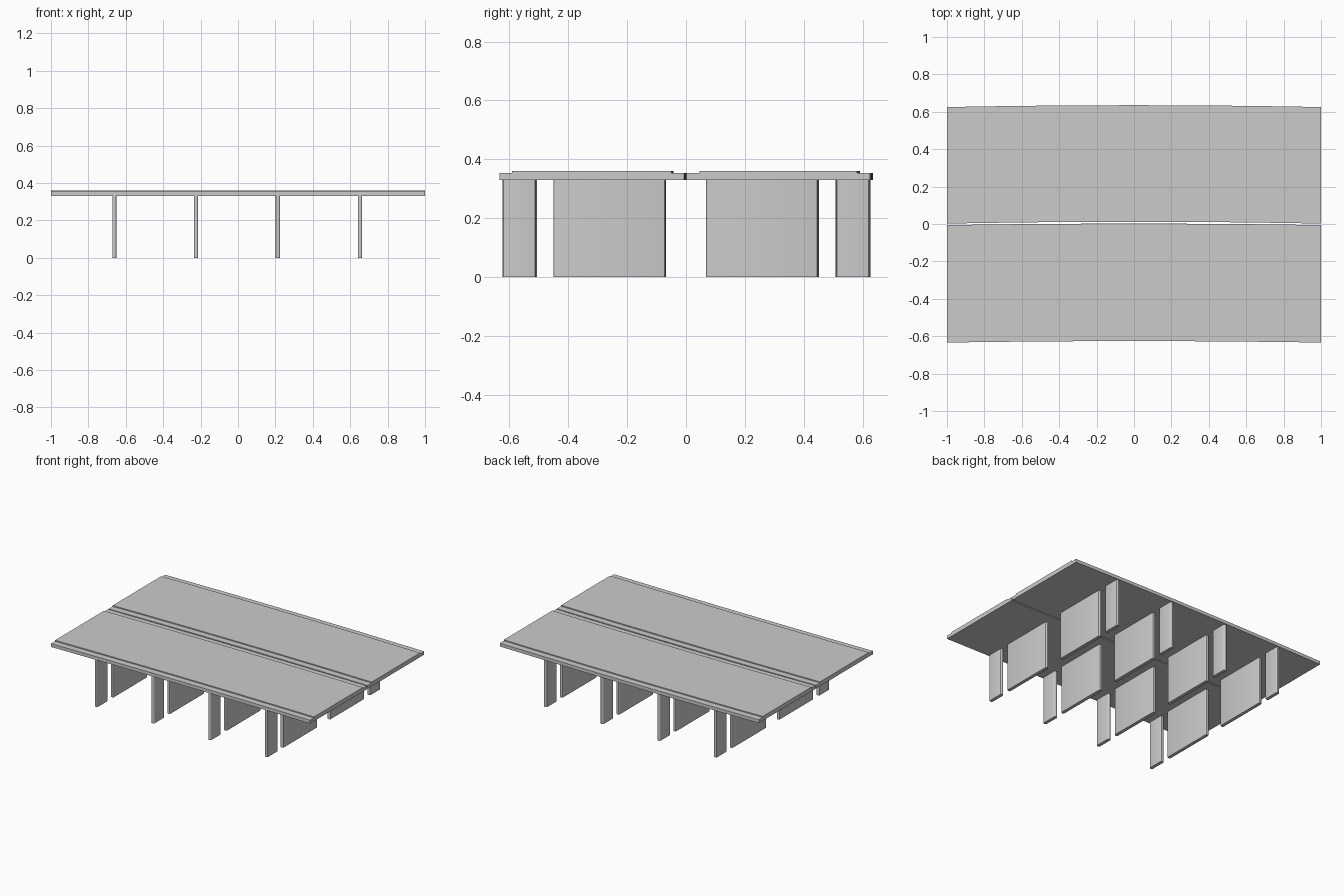
import bpy, bmesh

if "Cube" in bpy.data.objects:
    bpy.data.objects.remove(bpy.data.objects["Cube"])

TOP, CURB, UNDER = 0.36, 0.353, 0.33
STEPS = 16


def make_object(name, bm):
    bmesh.ops.recalc_face_normals(bm, faces=bm.faces)
    mesh = bpy.data.meshes.new(name)
    bm.to_mesh(mesh)
    bm.free()
    obj = bpy.data.objects.new(name, mesh)
    bpy.context.collection.objects.link(obj)
    return obj


def bow(x, rise):
    # gentle sideways curve of the road, strongest at mid-span
    return rise * (1 - x * x)


def deck(name, y0, y1, rise):
    # cross-section: flat slab with lower edge strips, swept along the curve
    s = 0.044
    profile = [(y0, UNDER), (y1, UNDER), (y1, CURB), (y1 - s, CURB),
               (y1 - s, TOP), (y0 + s, TOP), (y0 + s, CURB), (y0, CURB)]
    bm = bmesh.new()
    rings = []
    for i in range(STEPS + 1):
        x = -1 + 2 * i / STEPS
        rings.append([bm.verts.new((x, y + bow(x, rise), z)) for y, z in profile])
    n = len(profile)
    for a, b in zip(rings, rings[1:]):
        for k in range(n):
            bm.faces.new((a[k], a[(k + 1) % n], b[(k + 1) % n], b[k]))
    bm.faces.new(rings[0])
    bm.faces.new(rings[-1])
    make_object(name, bm)


def pier(name, x, y0, y1, rise):
    # thin wall with rounded upright edges
    bm = bmesh.new()
    bmesh.ops.create_cube(bm, size=1)
    for v in bm.verts:
        v.co = (x + v.co.x * 0.023,
                (y0 + y1) / 2 + v.co.y * (y1 - y0) + bow(x, rise),
                (v.co.z + 0.5) * UNDER)
    upright = [e for e in bm.edges if abs(e.verts[0].co.z - e.verts[1].co.z) > 0.1]
    bmesh.ops.bevel(bm, geom=upright, offset=0.008, segments=3,
                    profile=0.5, affect='EDGES')
    obj = make_object(name, bm)
    bpy.ops.object.select_all(action='DESELECT')
    obj.select_set(True)
    bpy.context.view_layer.objects.active = obj
    bpy.ops.object.shade_smooth_by_angle()


# two parallel carriageways with a narrow gap between them
deck("front_deck", -0.634, -0.006, 0.008)
deck("back_deck", 0.002, 0.625, 0.01)

# four rows of piers: narrow outer and wide inner walls under each deck
for i, x in enumerate((-0.66, -0.225, 0.213, 0.652)):
    pier(f"front_outer_pier_{i}", x, -0.627, -0.512, 0.006)
    pier(f"front_inner_pier_{i}", x, -0.453, -0.073, 0.006)
    pier(f"back_inner_pier_{i}", x, 0.065, 0.445, 0.006)
    pier(f"back_outer_pier_{i}", x, 0.505, 0.62, 0.006)
